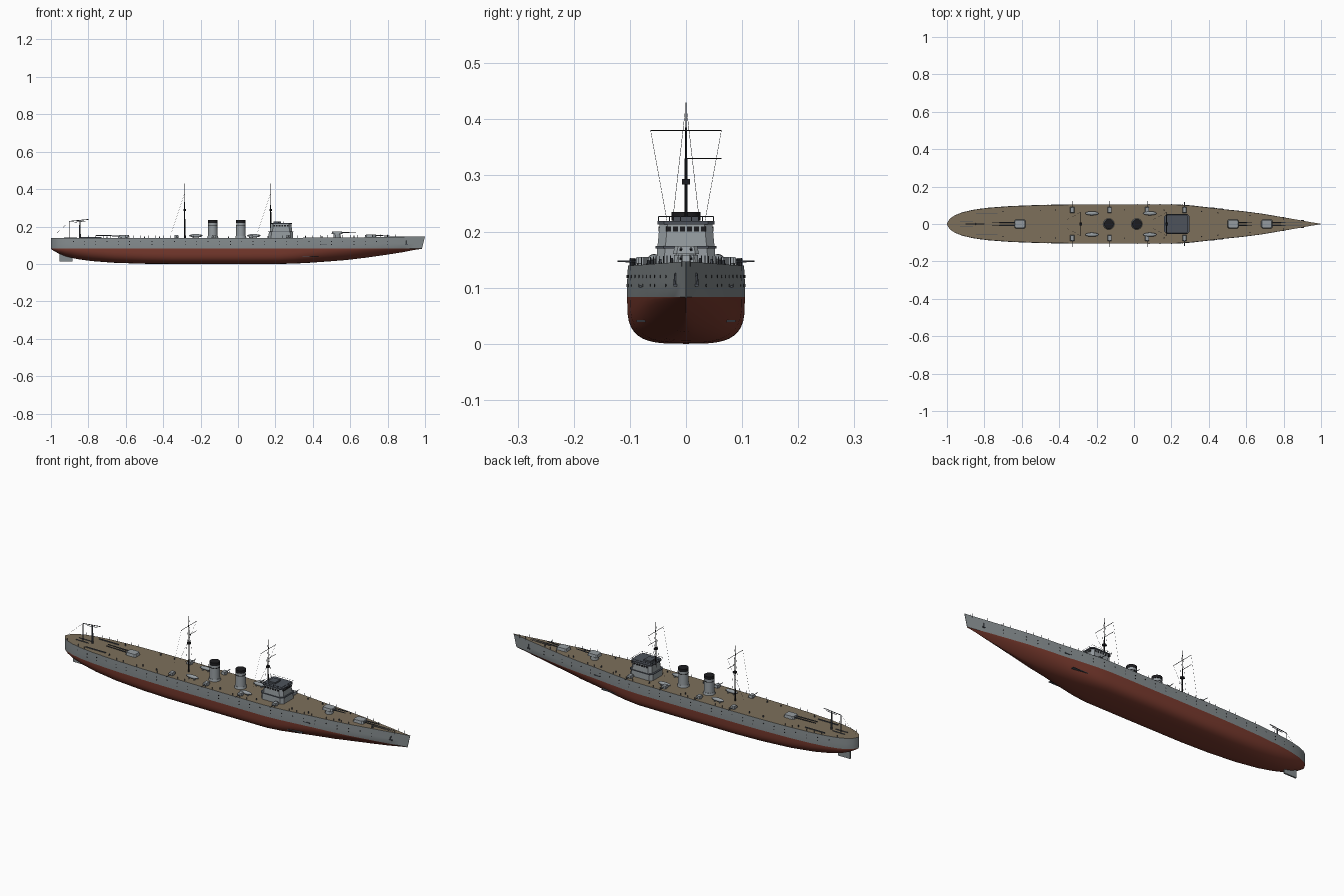
import bpy, bmesh, math
from mathutils import Vector, Matrix

if "Cube" in bpy.data.objects:
    bpy.data.objects.remove(bpy.data.objects["Cube"])


def mat(name, r, g, b):
    m = bpy.data.materials.new(name)
    m.diffuse_color = (r, g, b, 1)
    m.use_nodes = True
    m.node_tree.nodes["Principled BSDF"].inputs["Base Color"].default_value = m.diffuse_color
    return m


GREY = mat("hull grey", .235, .262, .272)
RED = mat("bottom red", .19, .042, .027)
DECK = mat("deck tan", .205, .16, .105)
LIGHT = mat("fitting grey", .30, .33, .35)
DARK = mat("roof dark grey", .075, .086, .105)
BLACK = mat("black", .012, .012, .014)


def part(name, material, build, smooth=False):
    bm = bmesh.new()
    build(bm)
    bmesh.ops.recalc_face_normals(bm, faces=bm.faces)
    me = bpy.data.meshes.new(name)
    bm.to_mesh(me)
    bm.free()
    for m in material if isinstance(material, tuple) else (material,):
        me.materials.append(m)
    ob = bpy.data.objects.new(name, me)
    bpy.context.collection.objects.link(ob)
    if smooth:
        bpy.ops.object.select_all(action='DESELECT')
        ob.select_set(True)
        bpy.context.view_layer.objects.active = ob
        bpy.ops.object.shade_smooth_by_angle(angle=math.radians(35))
    return ob


def box(bm, x, y, z, top=1.0, bevel=0):
    """Box from (min, max) ranges; top scales the upper face."""
    lo, hi = Vector((x[0], y[0], z[0])), Vector((x[1], y[1], z[1]))
    c, s = (lo + hi) / 2, hi - lo
    vs = bmesh.ops.create_cube(bm, size=1)['verts']
    for v in vs:
        k = top if v.co.z > 0 else 1
        v.co = Vector((v.co.x * s.x * k, v.co.y * s.y * k, v.co.z * s.z)) + c
    if bevel:
        es = [e for e in {e for v in vs for e in v.link_edges}
              if abs(e.verts[0].co.z - e.verts[1].co.z) > .5 * s.z]
        bmesh.ops.bevel(bm, geom=es, offset=bevel, segments=1, affect='EDGES')


def rod(bm, a, b, r, r2=None, seg=6):
    a, b = Vector(a), Vector(b)
    d = b - a
    m = Matrix.Translation((a + b) / 2) @ d.to_track_quat('Z', 'Y').to_matrix().to_4x4()
    bmesh.ops.create_cone(bm, cap_ends=True, segments=seg, radius1=r,
                          radius2=r if r2 is None else r2, depth=d.length, matrix=m)


# ---- hull: stations of x, half breadth, keel height, section fullness
WL = .083
STATIONS = [
    (-1, .004, .08, 2), (-.985, .028, .07, 2), (-.96, .046, .056, 2), (-.92, .062, .04, 2),
    (-.86, .076, .026, 2.1), (-.78, .087, .015, 2.4), (-.66, .096, .006, 2.8),
    (-.5, .102, .001, 3.2), (-.35, .1045, 0, 3.5), (0, .105, 0, 3.5), (.22, .105, 0, 3.4),
    (.3, .100, .002, 3), (.38, .091, .006, 2.5), (.48, .079, .013, 2), (.58, .069, .021, 1.7),
    (.68, .056, .033, 1.4), (.78, .039, .047, 1.25), (.88, .022, .062, 1.1),
    (.95, .009, .074, 1), (1, .001, .081, 1)]


def half(x):
    for (x0, b0, *_), (x1, b1, *_) in zip(STATIONS, STATIONS[1:]):
        if x0 <= x <= x1:
            return b0 + (b1 - b0) * (x - x0) / (x1 - x0)
    return 0


def deck_z(x):
    return .139 + .008 * max(0, x) ** 2


def hull(bm):
    rows = []
    for x, b, keel, n in STATIONS:
        zd = deck_z(x)
        side = [(b * .985, zd), (b, .11)]
        for i in range(11):
            t = i / 10 * math.pi / 2
            side.append((b * max(0, math.cos(t)) ** (2 / n), WL - (WL - keel) * math.sin(t) ** (2 / n)))
        ring = [(y, z) for y, z in side] + [(-y, z) for y, z in side[-2::-1]]
        rake = .015 * max(0, (x - .85) / .15)
        rows.append([bm.verts.new((x - rake * (zd - z) / .06, y, z)) for y, z in ring])
    last = len(rows[0]) - 1
    for r0, r1 in zip(rows, rows[1:]):
        for j in range(last):
            f = bm.faces.new((r0[j], r0[j + 1], r1[j + 1], r1[j]))
            f.material_index = 1 if f.calc_center_median().z < WL else 0
        bm.faces.new((r0[0], r1[0], r1[last], r0[last])).material_index = 2
    bm.faces.new(rows[0])
    bm.faces.new(rows[-1])


part("hull", (GREY, RED, DECK), hull, True)
part("rudder", GREY, lambda bm: box(bm, (-.955, -.885), (-.004, .004), (.014, .06)))


# ---- details on the hull sides
def portholes(bm):
    for s in (1, -1):
        for i in range(29):
            x = -.88 + i * .06
            for z in ((.12, .104) if i % 3 else (.12,)):
                y = half(x)
                rod(bm, (x, s * (y - .004), z), (x, s * (y + .0006), z), .0025, seg=8)


def side_fittings(bm):
    for s in (1, -1):
        box(bm, (.34, .43), sorted((s * .072, s * .088)), (.039, .042))
        y = half(.9)
        rod(bm, (.9, s * y, .126), (.9, s * (y + .002), .105), .0025)
        box(bm, (.892, .908), sorted((s * (y - .002), s * (y + .004))), (.102, .107))
        box(bm, (.44, .475), sorted((s * .076, s * .084)), (.1, .104))


part("portholes", BLACK, portholes)
part("anchors_and_fins", DARK, side_fittings)


# ---- bridge
def house(bm):
    box(bm, (.163, .295), (-.053, .053), (.138, .172), .97, .014)
    box(bm, (.17, .29), (-.051, .051), (.172, .214), .92, .014)


def roofs(bm):
    box(bm, (.161, .297), (-.0545, .0545), (.17, .174), 1, .014)
    box(bm, (.17, .29), (-.051, .051), (.213, .219), 1, .012)
    box(bm, (.19, .23), (-.022, .022), (.219, .227))


def windows(bm):
    for i in range(6):
        y = -.031 + i * .0125
        box(bm, (.283, .2872), (y - .0045, y + .0045), (.2, .209))
    for s in (1, -1):
        for i in range(6):
            x = .193 + i * .0145
            box(bm, (x - .0045, x + .0045), sorted((s * .045, s * .0488)), (.2, .209))


def bridge_rail(bm):
    c = [(.172, -.049), (.288, -.049), (.288, .049), (.172, .049)]
    for a, b in zip(c, c[1:] + c[:1]):
        rod(bm, (*a, .227), (*b, .227), .0006, seg=4)
        for k in range(5):
            p = Vector(a).lerp(Vector(b), k / 5)
            rod(bm, (*p, .219), (*p, .227), .0006, seg=4)


part("bridge_house", LIGHT, house)
part("bridge_roofs", DARK, roofs)
part("bridge_windows", BLACK, windows)
part("bridge_rail", DARK, bridge_rail)

# ---- funnels
for n, x in (("fore_funnel", .015), ("aft_funnel", -.135)):
    def stack(bm):
        rod(bm, (x, 0, .138), (x, 0, .15), .03, .027, 16)
        rod(bm, (x, 0, .15), (x, 0, .222), .026, .024, 16)

    def cap(bm):
        rod(bm, (x, 0, .22), (x, 0, .235), .0255, .0255, 16)
        rod(bm, (x, 0, .205), (x, 0, .208), .0255, .0255, 16)
    part(n, LIGHT, stack, True)
    part(n + "_cap", BLACK, cap, True)

# ---- masts with yards, lookout and rigging
for n, x in (("fore_mast", .175), ("main_mast", -.285)):
    def mast(bm):
        rod(bm, (x, 0, .138), (x, 0, .33), .0035, .0025, 8)
        rod(bm, (x, 0, .33), (x, 0, .43), .002, .0008)
        rod(bm, (x, -.063, .38), (x, .063, .38), .0011)
        rod(bm, (x, 0, .33), (x, .063, .33), .0011)
        box(bm, (x - .007, x + .007), (-.007, .007), (.284, .294))

    def rigging(bm):
        for s in (1, -1):
            rod(bm, (x, s * .063, .38), (x - .07, s * .025, .17), .0004, seg=4)
            rod(bm, (x, s * .002, .41), (x, s * .026, .2), .0004, seg=4)
    part(n, BLACK, mast)
    part(n + "_rigging", DARK, rigging)

# ---- main guns: x, facing, barrel height, barrel tip
for n, x, d, h, tip in (("upper_fore_gun", .53, 1, .168, .63), ("lower_fore_gun", .71, 1, .152, .81),
                        ("aft_gun", -.61, -1, .15, -.76)):
    def shield(bm):
        rod(bm, (x, 0, .138), (x, 0, h - .006), .02, .018, 12)
        box(bm, (x - .03, x + .03), (-.023, .023), (h - .008, h + .006), .88, .006)

    def barrels(bm):
        for s in (1, -1):
            rod(bm, (x + d * .02, s * .009, h), (tip, s * .009, h + .002), .003, .002, 8)
    part(n + "_shield", LIGHT, shield)
    part(n + "_barrels", DARK, barrels)


# ---- broadside guns and boats
def side_mounts(bm):
    for x in (-.33, -.13, .07, .27):
        for s in (1, -1):
            rod(bm, (x, s * .075, .138), (x, s * .075, .146), .011, seg=10)
            box(bm, (x - .011, x + .011), sorted((s * .06, s * .09)), (.143, .155), .85)


def side_barrels(bm):
    for x in (-.33, -.13, .07, .27):
        for s in (1, -1):
            rod(bm, (x, s * .08, .147), (x, s * .122, .147), .002, .0015)


def boats(bm):
    for x in (-.225, .085):
        for s in (1, -1):
            m = Matrix.Translation((x, s * .057, .151)) @ Matrix.Diagonal((.036, .011, .009, 1))
            bmesh.ops.create_uvsphere(bm, u_segments=12, v_segments=8, radius=1, matrix=m)
            for k in (-.015, .015):
                box(bm, (x + k - .002, x + k + .002), (s * .057 - .009, s * .057 + .009), (.138, .147))


part("side_gun_mounts", LIGHT, side_mounts)
part("side_gun_barrels", DARK, side_barrels)
part("boats", LIGHT, boats, True)


# ---- stern crane, rails, deck fittings
def crane(bm):
    rod(bm, (-.845, 0, .138), (-.845, 0, .232), .0045, .0035, 8)
    rod(bm, (-.9, 0, .138), (-.9, 0, .228), .0015)
    rod(bm, (-.9, 0, .228), (-.8, 0, .238), .002)
    rod(bm, (-.875, 0, .223), (-.815, 0, .229), .0015)
    rod(bm, (-.9, 0, .228), (-.985, 0, .15), .0004, seg=4)


def deck_fittings(bm):
    for s in (1, -1):
        box(bm, (-.845, -.73), (s * .055 - .002, s * .055 + .002), (.138, .143))
        box(bm, (-.93, -.86), (s * .012 - .0015, s * .012 + .0015), (.138, .142))
        box(bm, (.78, .9), (s * .006 - .0012, s * .006 + .0012), (.14, .1465))
        for x in (-.7, -.5, -.42, -.05, .16, .36, .45, .62, .8):
            y = s * half(x) * .72
            rod(bm, (x, y, .138), (x, y, deck_z(x) + .009), .003, .0025, 8)


def rail_posts(bm):
    for s in (1, -1):
        for i in range(49):
            x = -.96 + i * .04
            rod(bm, (x, s * half(x) * .95, .138), (x, s * half(x) * .95, deck_z(x) + .013), .0008, seg=4)


part("stern_crane", DARK, crane)
part("deck_fittings", DARK, deck_fittings)
part("rail_posts", DARK, rail_posts)
